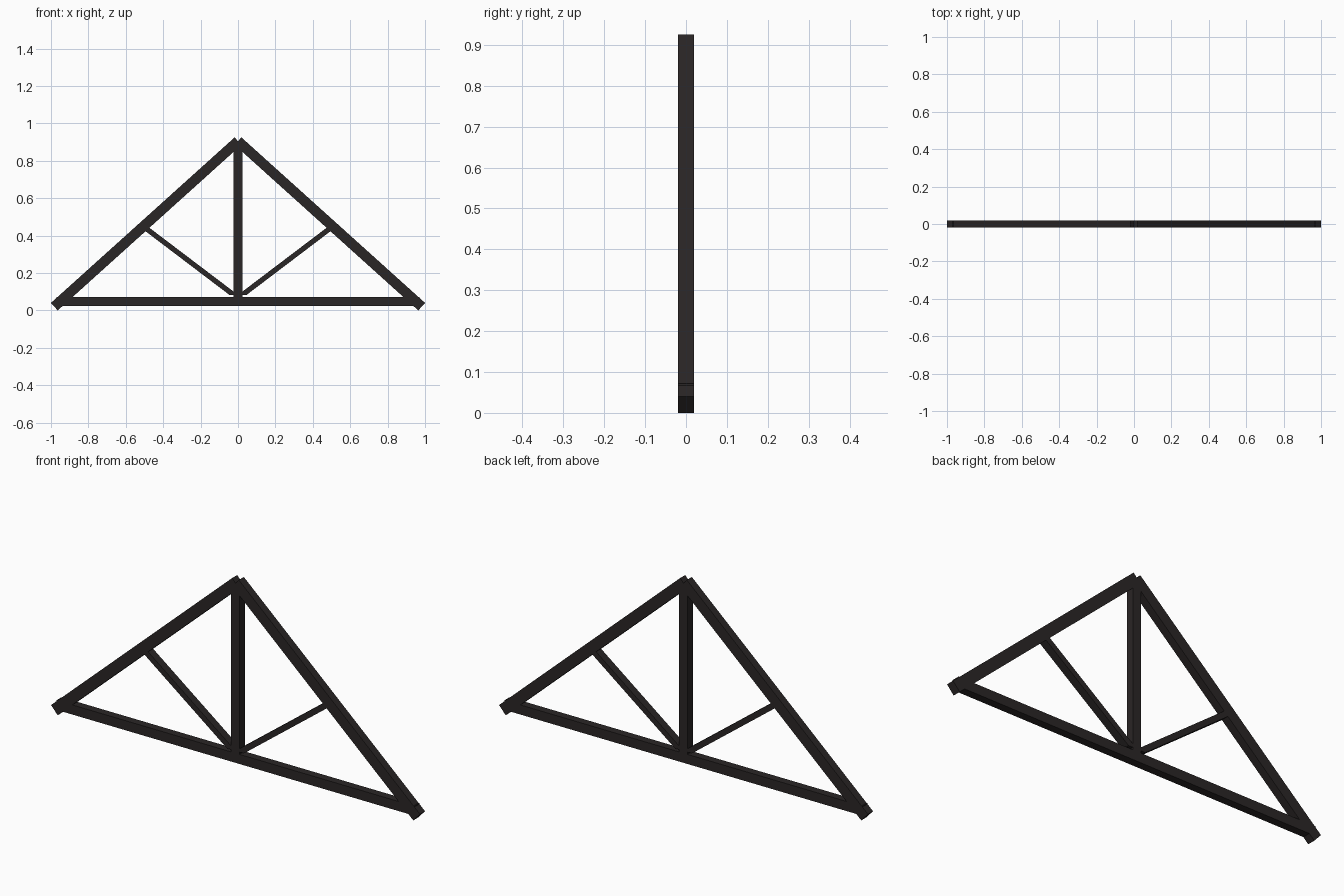
import bpy
import bmesh
from mathutils import Vector

if "Cube" in bpy.data.objects:
    bpy.data.objects.remove(bpy.data.objects["Cube"])

DEPTH = 0.039

mat = bpy.data.materials.new("dark_timber")
mat.diffuse_color = (0.023, 0.019, 0.019, 1)
mat.use_nodes = True
mat.node_tree.nodes["Principled BSDF"].inputs["Base Color"].default_value = mat.diffuse_color


def plate(name, pts):
    """Extrude an x-z outline through the truss depth."""
    bm = bmesh.new()
    face = bm.faces.new([bm.verts.new((x, -DEPTH / 2, z)) for x, z in pts])
    ext = bmesh.ops.extrude_face_region(bm, geom=[face])
    verts = [g for g in ext["geom"] if isinstance(g, bmesh.types.BMVert)]
    bmesh.ops.translate(bm, verts=verts, vec=(0, DEPTH, 0))
    bmesh.ops.recalc_face_normals(bm, faces=bm.faces)
    mesh = bpy.data.meshes.new(name)
    bm.to_mesh(mesh)
    bm.free()
    mesh.materials.append(mat)
    obj = bpy.data.objects.new(name, mesh)
    bpy.context.collection.objects.link(obj)
    return obj


def beam(name, a, b, width):
    """Square-cut beam between two x-z points."""
    a, b = Vector(a), Vector(b)
    d = (b - a).normalized()
    n = Vector((-d.y, d.x)) * width / 2
    return plate(name, [a - n, b - n, b + n, a + n])


# Horizontal tie and central post
beam("bottom_chord", (-0.97, 0.048), (0.97, 0.048), 0.047)
beam("king_post", (0, 0.05), (0, 0.9), 0.046)

for side, s in (("left", -1), ("right", 1)):
    # Sloping rafter with square ends
    beam(side + "_rafter", (s * 0.982, 0.02), (0, 0.905), 0.054)
    # Thin diagonal brace, level cut at its foot
    plate(side + "_brace", [(s * x, z) for x, z in (
        (0.02, 0.083), (0.046, 0.083), (0.506, 0.432),
        (0.490, 0.454), (0.02, 0.098))])
